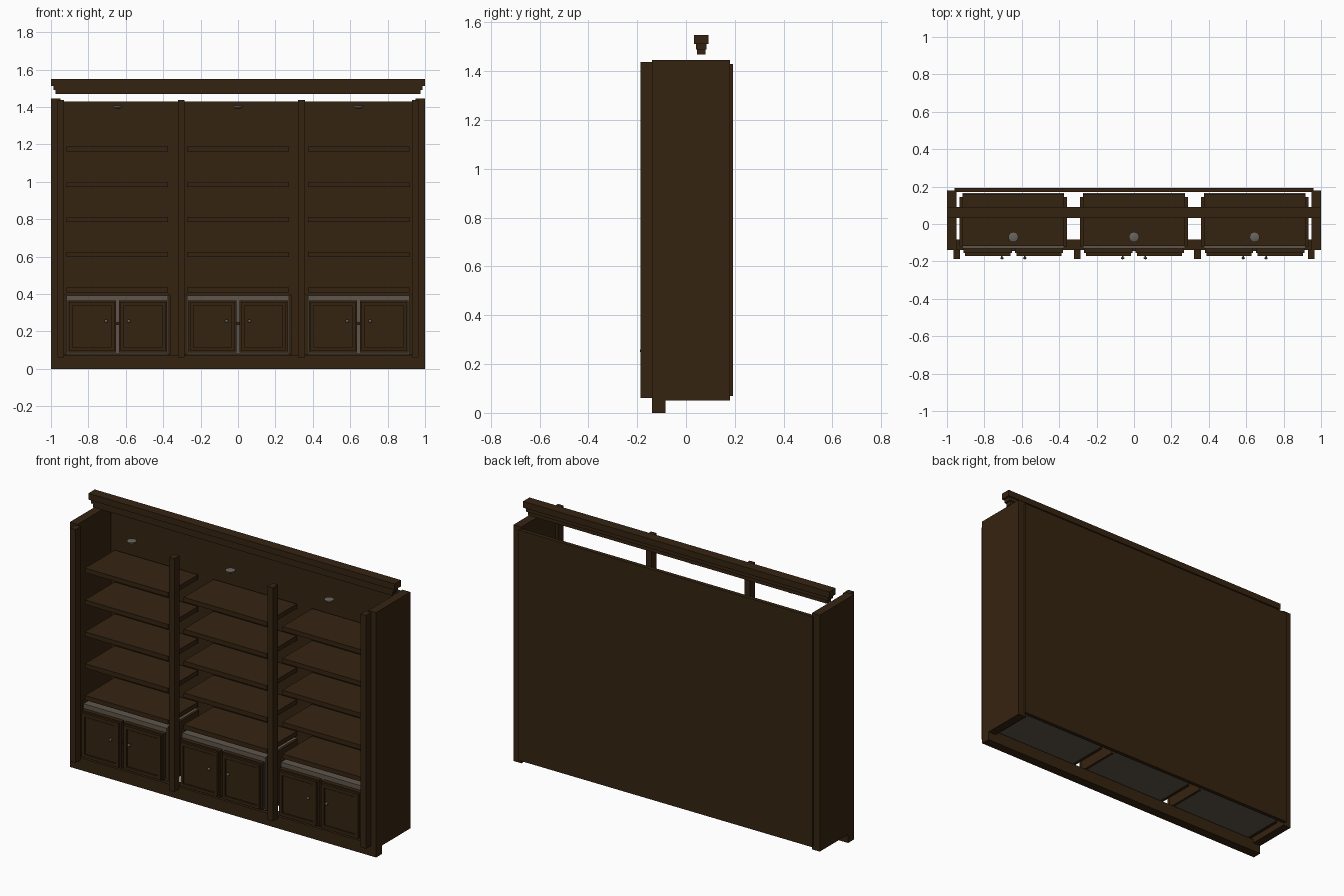
import bpy, bmesh, math
from mathutils import Matrix, Vector

if "Cube" in bpy.data.objects:
    bpy.data.objects.remove(bpy.data.objects["Cube"])


def material(name, rgb):
    m = bpy.data.materials.new(name)
    m.diffuse_color = (*rgb, 1.0)
    m.use_nodes = True
    m.node_tree.nodes["Principled BSDF"].inputs["Base Color"].default_value = m.diffuse_color
    return m


WOOD = material("dark_walnut", (0.036, 0.017, 0.0055))
GREY = material("grey_carcass", (0.115, 0.094, 0.072))
METAL = material("brushed_metal", (0.14, 0.125, 0.105))


def finish(bm, name, mat):
    bmesh.ops.recalc_face_normals(bm, faces=bm.faces)
    me = bpy.data.meshes.new(name)
    bm.to_mesh(me)
    bm.free()
    me.materials.append(mat)
    ob = bpy.data.objects.new(name, me)
    bpy.context.collection.objects.link(ob)
    return ob


def new_box(x, y, z):
    """Box bmesh from (min, max) ranges."""
    bm = bmesh.new()
    bmesh.ops.create_cube(bm, size=1)
    for v in bm.verts:
        v.co = Vector([(r[0] + r[1]) / 2 + c * (r[1] - r[0])
                       for c, r in zip(v.co, (x, y, z))])
    return bm


def box(name, x, y, z, mat=WOOD):
    return finish(new_box(x, y, z), name, mat)


def lathe(name, profile, loc, rot, mat, sides=16):
    """Spin a (radius, height) profile round z, then place it."""
    bm = bmesh.new()
    verts = [bm.verts.new((r, 0, h)) for r, h in profile]
    edges = [bm.edges.new(p) for p in zip(verts, verts[1:])]
    bmesh.ops.spin(bm, geom=verts + edges, cent=(0, 0, 0), axis=(0, 0, 1),
                   angle=math.tau, steps=sides, use_merge=True)
    bmesh.ops.remove_doubles(bm, verts=bm.verts, dist=1e-5)
    bmesh.ops.transform(bm, verts=bm.verts, matrix=Matrix.Translation(loc) @ rot)
    for f in bm.faces:
        f.smooth = True
    ob = finish(bm, name, mat)
    ob.data.set_sharp_from_angle(angle=math.radians(35))
    return ob


def door(name, x, z):
    """Stepped door: raised frame, recessed groove, raised centre panel."""
    bm = new_box(x, (-0.156, -0.132), z)
    bm.normal_update()
    face = min(bm.faces, key=lambda f: f.calc_center_median().y)
    for inset, out in ((0.012, 0.014), (0.026, -0.010), (0.005, 0.006)):
        bmesh.ops.inset_region(bm, faces=[face], thickness=inset)
        # a zero-thickness second ring gives the step a vertical wall
        new = bmesh.ops.extrude_discrete_faces(bm, faces=[face])["faces"][0]
        for v in new.verts:
            v.co.y -= out
        face = new
        bm.normal_update()
    finish(bm, name, WOOD)


# Outer case
for s, side in ((-1, "left"), (1, "right")):
    xs = sorted((s * 1.0, s * 0.949))
    box("side_panel_" + side, xs, (-0.14, 0.18), (0.05, 1.445))
box("back_panel", (-0.96, 0.96), (0.17, 0.193), (0.07, 1.43))
box("front_plinth", (-1, 1), (-0.14, -0.084), (0, 0.072))

# Front uprights
for i, x in enumerate((-0.948, -0.304, 0.340, 0.948)):
    box(f"front_upright_{i}", (x - 0.018, x + 0.018), (-0.186, -0.136), (0.06, 1.437))

# Stepped crown floating over the case
for i, (hx, y0, y1, z0, z1) in enumerate(((0.977, 0.045, 0.079, 1.468, 1.49),
                                          (0.987, 0.040, 0.085, 1.49, 1.512),
                                          (1.0, 0.032, 0.092, 1.512, 1.549))):
    box(f"crown_step_{i}", (-hx, hx), (y0, y1), (z0, z1))

for i, c in enumerate((-0.645, 0.0, 0.645)):
    # Lower cabinet
    box(f"cabinet_carcass_{i}", (c - 0.272, c + 0.272), (-0.132, 0.166), (0.078, 0.392), GREY)
    for s in (-1, 1):
        xs = sorted((c + s * 0.272, c + s * 0.288))
        box(f"cabinet_side_{i}_{s}", xs, (-0.12, 0.144), (0.075, 0.398))
        # Doors with knobs
        door(f"door_{i}_{s}", sorted((c + s * 0.008, c + s * 0.266)), (0.088, 0.365))
        lathe(f"knob_{i}_{s}", [(0, 0), (0.004, 0), (0.004, 0.012), (0.009, 0.015),
                                (0.009, 0.019), (0.005, 0.023), (0, 0.024)],
              (c + s * 0.061, -0.165, 0.255), Matrix.Rotation(math.pi / 2, 4, 'X'), METAL, 12)
    box(f"door_catch_{i}", (c - 0.01, c + 0.01), (-0.145, -0.13), (0.235, 0.25))
    # Shelves
    for k in range(5):
        z = 0.422 + 0.188 * k
        box(f"shelf_{i}_{k}", (c - 0.272, c + 0.272), (-0.118, 0.16), (z - 0.0135, z + 0.0135))
    # Puck light
    lathe(f"puck_light_{i}", [(0, 0), (0.012, 0), (0.016, 0.005), (0.016, 0.008), (0.027, 0.009),
                              (0.027, 0.016), (0.022, 0.019), (0, 0.019)],
          (c, -0.07, 1.388), Matrix.Identity(4), METAL)
